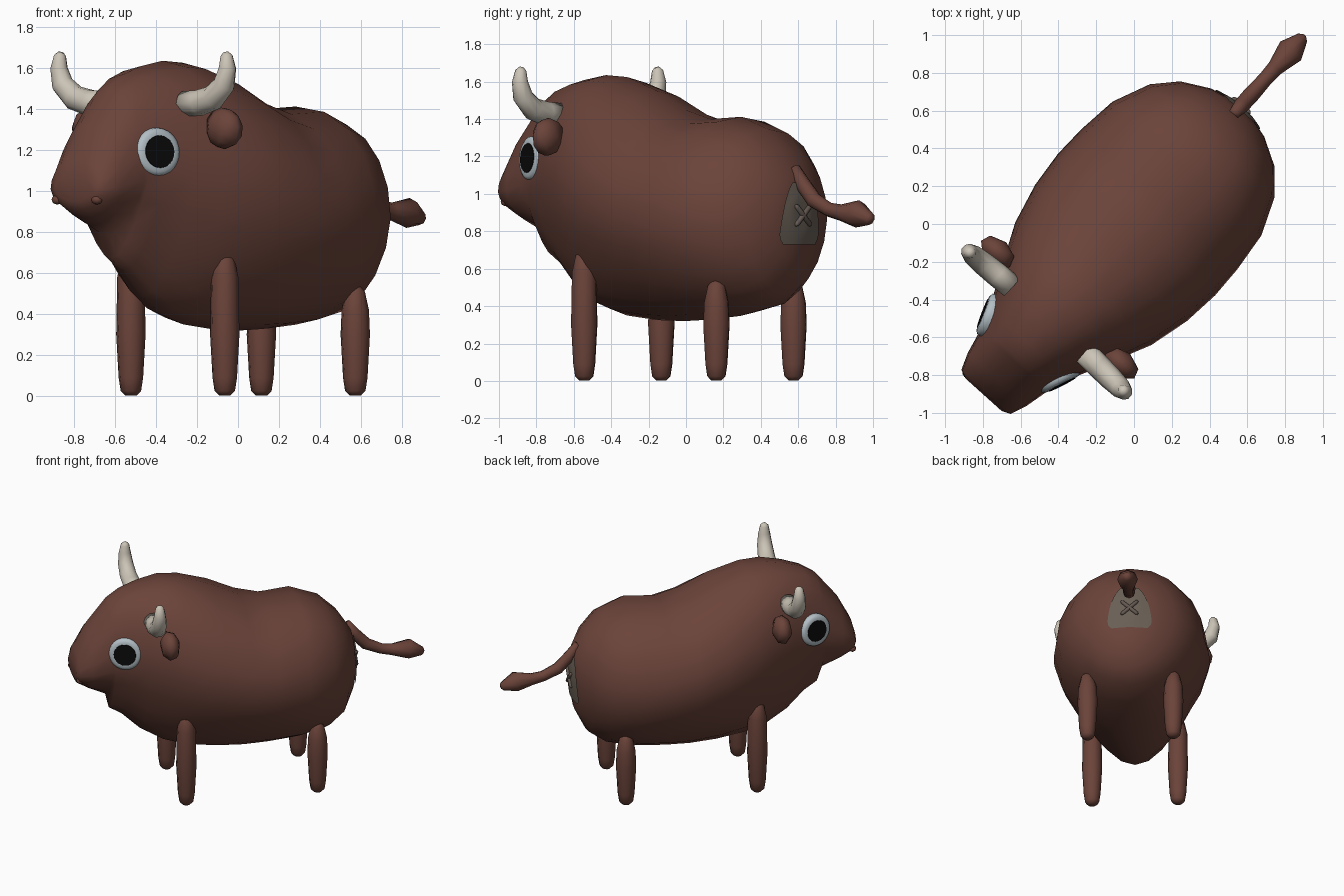
import bpy, bmesh, math
from mathutils import Vector, Matrix
from mathutils.bvhtree import BVHTree

if "Cube" in bpy.data.objects:
    bpy.data.objects.remove(bpy.data.objects["Cube"], do_unlink=True)

# The animal is built facing -y, then turned to its diagonal pose
POSE = Matrix.Translation((0.006, 0.002, 0)) @ Matrix.Rotation(math.radians(-42), 4, 'Z')


def material(name, rgb):
    m = bpy.data.materials.new(name)
    m.use_nodes = True
    m.diffuse_color = (*rgb, 1)
    m.node_tree.nodes["Principled BSDF"].inputs["Base Color"].default_value = (*rgb, 1)
    return m


BROWN = material("brown_hide", (0.147, 0.057, 0.042))
HORN = material("cream_horn", (0.6, 0.55, 0.47))
WHITE = material("pale_eye", (0.45, 0.52, 0.56))
BLACK = material("black_pupil", (0.003, 0.003, 0.003))
GREY = material("grey_patch", (0.14, 0.113, 0.09))
MARK = material("dark_mark", (0.13, 0.1, 0.083))


def finish(name, bm, mat, sharp=None):
    bmesh.ops.recalc_face_normals(bm, faces=bm.faces[:])
    mesh = bpy.data.meshes.new(name)
    bm.to_mesh(mesh)
    bm.free()
    mesh.materials.append(mat)
    mesh.shade_smooth()
    if sharp:
        mesh.set_sharp_from_angle(angle=math.radians(sharp))
    ob = bpy.data.objects.new(name, mesh)
    ob.matrix_world = POSE
    bpy.context.collection.objects.link(ob)
    return ob


def loft(name, rings, mat, sharp=None):
    """Skin closed rings of points and cap both ends."""
    bm = bmesh.new()
    loops = [[bm.verts.new(p) for p in ring] for ring in rings]
    n = len(loops[0])
    for a, b in zip(loops, loops[1:]):
        for i in range(n):
            j = (i + 1) % n
            bm.faces.new((a[i], a[j], b[j], b[i]))
    bm.faces.new(loops[0])
    bm.faces.new(loops[-1])
    return finish(name, bm, mat, sharp)


def tube(name, path, radii, side, mat, n=10, sharp=None):
    """Round tube of varying radius; side is a direction across the path."""
    pts = [Vector(p) for p in path]
    side = Vector(side).normalized()
    rings = []
    for i, (p, r) in enumerate(zip(pts, radii)):
        along = pts[min(i + 1, len(pts) - 1)] - pts[max(i - 1, 0)]
        up = along.cross(side).normalized()
        angles = [math.tau * k / n for k in range(n)]
        rings.append([p + r * (side * math.cos(a) + up * math.sin(a)) for a in angles])
    return loft(name, rings, mat, sharp)


def ball(name, centre, size, tilt, mat, segs=10):
    bm = bmesh.new()
    m = Matrix.Translation(centre) @ Matrix.Rotation(tilt, 4, 'Y') @ Matrix.Diagonal((*size, 1))
    bmesh.ops.create_uvsphere(bm, u_segments=segs, v_segments=6, radius=1, matrix=m)
    return finish(name, bm, mat)


# Body and head: y, top, bottom, half width, height of widest point, lower taper
SECTIONS = [
    (-1.21, 1.08, .95, .13, 1.01, .1), (-1.19, 1.15, .905, .175, 1.01, .1),
    (-1.1, 1.32, .85, .21, 1.02, .15), (-.97, 1.48, .785, .24, 1.05, .3),
    (-.945, 1.51, .67, .245, 1.06, .42), (-.85, 1.57, .61, .28, 1.08, .35),
    (-.72, 1.61, .485, .345, 1.08, .28), (-.57, 1.635, .395, .415, 1.04, .25),
    (-.42, 1.625, .35, .485, 1.0, .25), (-.2, 1.55, .325, .54, .95, .2),
    (0, 1.45, .32, .56, .9, .16), (.18, 1.4, .328, .555, .88, .13),
    (.4, 1.412, .348, .53, .87, .1), (.6, 1.345, .39, .445, .87, .08),
    (.72, 1.235, .47, .335, .87, .08), (.8, 1.11, .63, .19, .88, .08),
    (.828, .99, .78, .075, .89, .08)]


def section(y, top, bottom, half, mid, taper, n=20):
    crown = .88 if y < -.5 or y > .3 else 1      # head and rump are squarer above
    ring = []
    for k in range(n):
        a = math.tau * k / n
        c, s = math.cos(a), math.sin(a)
        if s > 0:
            x, z = half * math.copysign(abs(c) ** crown, c), mid + s * (top - mid)
        else:
            x, z = half * c * (1 + taper * s), mid + s * (mid - bottom)
        ring.append((x + .009, y, z))
    return ring


body = loft("body", [section(*s) for s in SECTIONS], BROWN)
hull = BVHTree.FromPolygons([v.co for v in body.data.vertices],
                            [p.vertices[:] for p in body.data.polygons])


def on_rump(x, z, lift):
    hit = hull.ray_cast(Vector((x, 2, z)), Vector((0, -1, 0)))
    return hit[0] + Vector((0, lift, 0))


for side, word in ((1, "left"), (-1, "right")):
    # Legs
    for place, y, top in (("front", -.453, .7), ("back", .498, .54)):
        heights = [.003, .025, .09, .3, top - .12, top - .03, top]
        tube(f"{word}_{place}_leg", [(side * .308 + .005, y, z) for z in heights],
             [.028, .05, .06, .072, .067, .047, .02], (1, 0, 0), BROWN)

    # Horns
    bend = [(.26, 1.425), (.36, 1.43), (.455, 1.455), (.53, 1.52), (.553, 1.6), (.546, 1.66), (.541, 1.676)]
    tube(f"{word}_horn", [(side * x, -.672 - .05 * x, z) for x, z in bend],
         [.064, .065, .062, .055, .043, .03, .014], (0, 1, 0), HORN)

    # Ears and nostrils
    ball(f"{word}_ear", (side * .44, -.6, 1.305), (.11, .07, .1), side * .45, BROWN, 7)
    ball(f"{word}_nostril", (side * .13, -1.182, .958), (.03, .026, .024), 0, BROWN)

    # Eyes: rimmed disc with an inset pupil
    centre = Vector((side * .252, -.88, 1.19))
    out = Vector((side * .94, -.36, .06)).normalized()
    across = out.cross(Vector((0, 0, 1)))
    tube(f"{word}_eye", [centre + out * d for d in (-.06, .0, .02, .03, .032)],
         [.112, .119, .115, .099, .08], across, WHITE, 24, 50)
    tube(f"{word}_pupil", [centre + out * d for d in (.031, .035)],
         [.08, .078], across, BLACK, 24, 30)

# Tail with a tuft
tube("tail", [(0, y, z) for y, z in ((.78, 1.14), (.84, 1.05), (.92, .965), (1.03, .915),
                                     (1.11, .9), (1.23, .893), (1.325, .865), (1.338, .86))],
     [.028, .042, .044, .039, .044, .074, .032, .014], (1, 0, 0), BROWN, 8)

# Rump patch, draped on the body, with rounded top and lower corners
bm = bmesh.new()
STEPS = 12
grid = []
for i in range(STEPS + 1):
    v = i / STEPS
    corner = .03 * max(0, 1 - v / .15) ** 2
    half = .16 * math.sqrt(1 - (.92 * v) ** 2) - corner
    grid.append([bm.verts.new(on_rump(half * (2 * k / STEPS - 1), .73 + .33 * v, .009))
                 for k in range(STEPS + 1)])
for a, b in zip(grid, grid[1:]):
    for k in range(STEPS):
        bm.faces.new((a[k + 1], a[k], b[k], b[k + 1]))
patch = finish("rump_patch", bm, GREY)
if sum(p.normal.y for p in patch.data.polygons) < 0:
    patch.data.flip_normals()

# Crossed strokes on the patch
for s in (-1, 1):
    line = [on_rump(s * .06 * t, .885 + .055 * t, .012) for t in (-1, -.85, 0, .85, 1)]
    tube(f"cross_stroke_{'a' if s < 0 else 'b'}", line, [.006, .014, .015, .014, .006],
         (0, 1, 0), MARK, 8)
